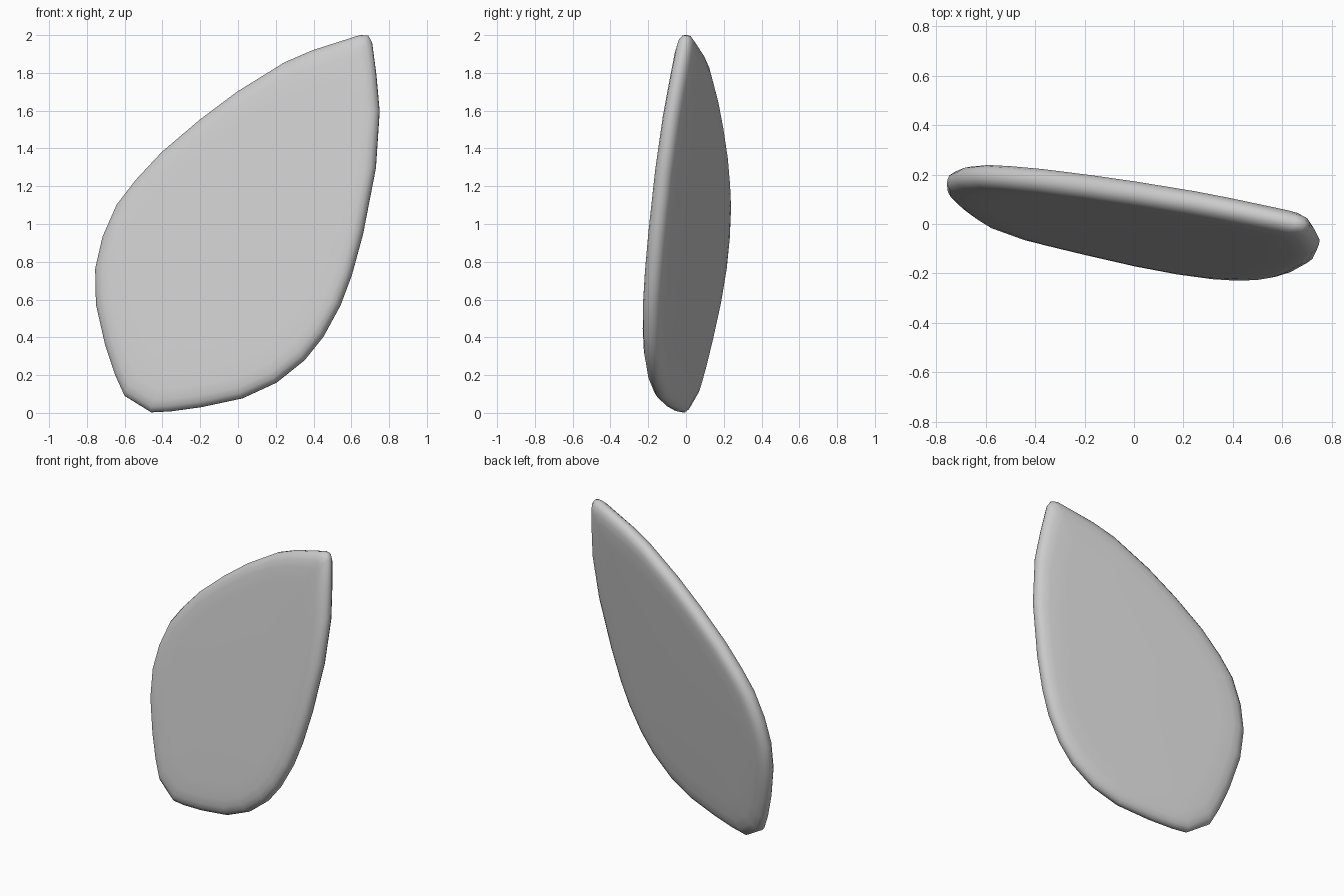
import bpy, bmesh
from mathutils import Vector

if "Cube" in bpy.data.objects:
    bpy.data.objects.remove(bpy.data.objects["Cube"])

# Front outline (x, z), clockwise from the tip
outline = [(0.65, 2.0), (0.69, 1.997), (0.708, 1.965), (0.73, 1.8), (0.748, 1.6), (0.728, 1.3),
           (0.66, 0.95), (0.6, 0.73), (0.54, 0.57), (0.45, 0.405), (0.35, 0.28), (0.2, 0.16),
           (0.02, 0.077), (-0.2, 0.03), (-0.36, 0.008), (-0.46, 0.003), (-0.6, 0.09),
           (-0.65, 0.2), (-0.7, 0.35), (-0.75, 0.57), (-0.754, 0.76), (-0.715, 0.93),
           (-0.64, 1.1), (-0.54, 1.23), (-0.4, 1.38), (-0.2, 1.55), (0.0, 1.7),
           (0.25, 1.855), (0.4, 1.92)]
# Rounded rim section: (scale towards centre, offset along the slab normal)
half = [(0.997, 0.018), (0.975, 0.037), (0.94, 0.049), (0.88, 0.055), (0.75, 0.057)]
section = [(s, -t) for s, t in reversed(half)] + [(1.0, 0.0)] + half

SLOPE_X, SLOPE_Z, SHIFT = -0.263, 0.16, -0.141
normal = Vector((-SLOPE_X, 1, -SLOPE_Z)).normalized()
cx, cz = 0.0, 0.95


def on_plane(x, z):
    return Vector((x, SHIFT + SLOPE_X * x + SLOPE_Z * z, z))


# Leaning leaf-shaped slab with a soft rim
bm = bmesh.new()
rings = []
for s, t in section:
    rings.append([bm.verts.new(on_plane(cx + (x - cx) * s, cz + (z - cz) * s) + normal * t)
                  for x, z in outline])
n = len(outline)
for a, b in zip(rings, rings[1:]):
    for i in range(n):
        j = (i + 1) % n
        bm.faces.new((a[i], a[j], b[j], b[i]))
# Flat front and back
for ring, t in ((rings[0], -0.057), (rings[-1], 0.057)):
    mid = bm.verts.new(on_plane(cx, cz) + normal * t)
    for i in range(n):
        bm.faces.new((ring[i], ring[(i + 1) % n], mid))
bmesh.ops.recalc_face_normals(bm, faces=bm.faces)

mesh = bpy.data.meshes.new("leaf_slab")
bm.to_mesh(mesh)
bm.free()
mesh.shade_smooth()
slab = bpy.data.objects.new("leaf_slab", mesh)
bpy.context.collection.objects.link(slab)
